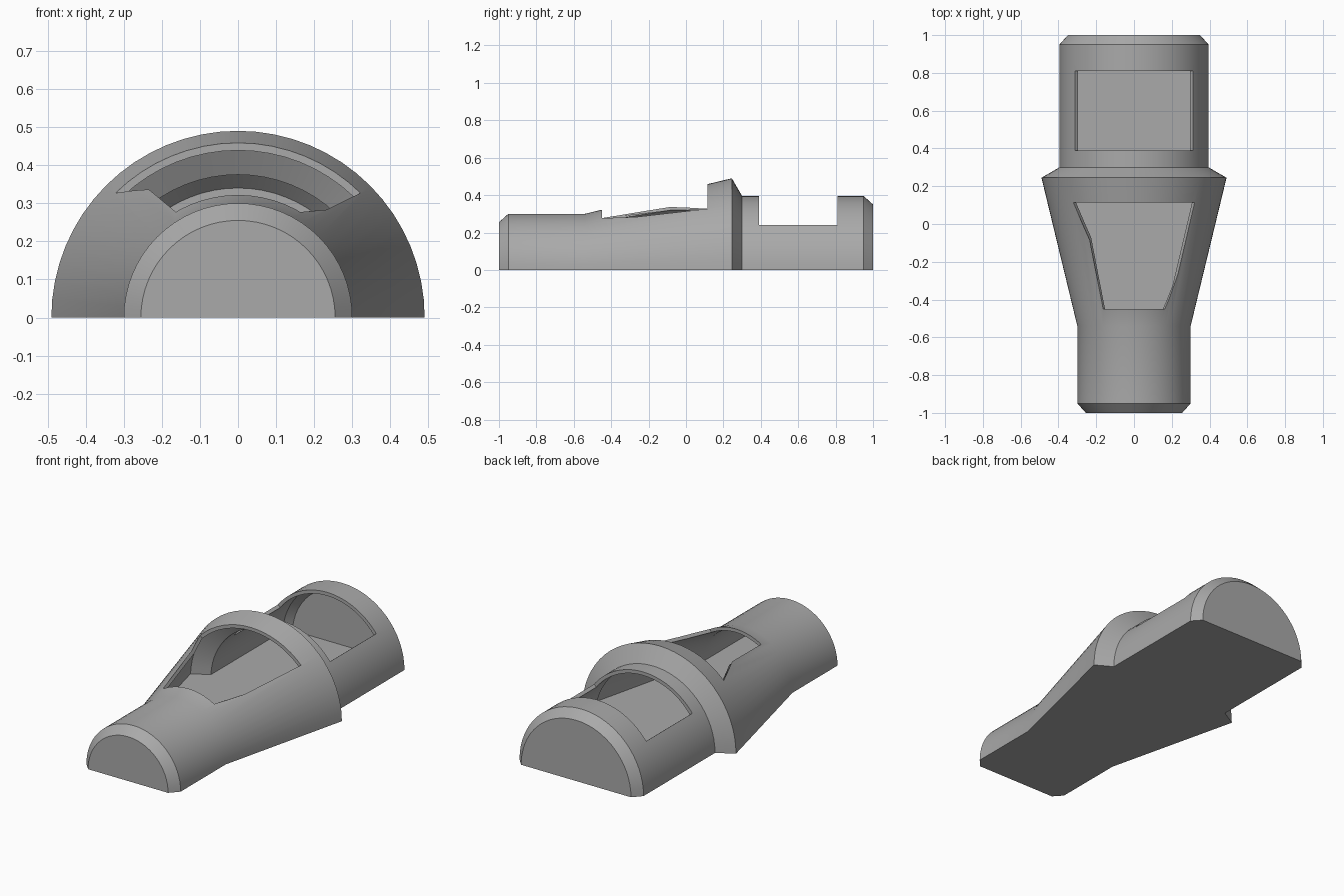
import bpy, bmesh, math
from mathutils import Vector

if "Cube" in bpy.data.objects:
    bpy.data.objects.remove(bpy.data.objects["Cube"], do_unlink=True)

SEGMENTS = 32
WALL = 0.02

grey = bpy.data.materials.new("plain grey")
grey.use_nodes = True
colour = (0.4, 0.4, 0.4, 1)
grey.diffuse_color = colour
grey.node_tree.nodes["Principled BSDF"].inputs["Base Color"].default_value = colour


def loft(name, rings):
    """Closed solid through a list of matching rings of points."""
    bm = bmesh.new()
    loops = [[bm.verts.new(p) for p in ring] for ring in rings]
    for a, b in zip(loops, loops[1:]):
        for i in range(len(a)):
            j = (i + 1) % len(a)
            bm.faces.new((a[i], a[j], b[j], b[i]))
    bm.faces.new(loops[0])
    bm.faces.new(loops[-1])
    bmesh.ops.recalc_face_normals(bm, faces=bm.faces)
    mesh = bpy.data.meshes.new(name)
    bm.to_mesh(mesh)
    bm.free()
    mesh.materials.append(grey)
    obj = bpy.data.objects.new(name, mesh)
    bpy.context.collection.objects.link(obj)
    return obj


def half_round(name, profile, floor):
    """Half-round solid along y from (y, radius) pairs, flat at the floor height."""
    rings = []
    for y, r in profile:
        start = math.asin(floor / r)
        sweep = math.pi - 2 * start
        angles = [start + sweep * i / SEGMENTS for i in range(SEGMENTS + 1)]
        rings.append([Vector((r * math.cos(a), y, r * math.sin(a))) for a in angles])
    return loft(name, rings)


def wedge(name, sections):
    """Window cutter with radial sides from (y, edge angle) pairs."""
    rings = []
    for y, degrees in sections:
        c, s = math.cos(math.radians(degrees)), math.sin(math.radians(degrees))
        rings.append([Vector((side * r * c, y, r * s))
                      for side, r in ((1, 0.2), (1, 0.8), (-1, 0.8), (-1, 0.2))])
    return loft(name, rings)


# Outer hull: front tube, flared cone, collar, rear tube
hull = half_round("hull", [(-1, 0.255), (-0.95, 0.30), (-0.54, 0.30), (0.245, 0.49),
                           (0.30, 0.395), (0.95, 0.395), (1, 0.35)], 0)

# Hollow interior and the two windows
cutters = [
    half_round("cavity", [(-0.98, 0.247), (-0.942, 0.28), (-0.542, 0.28), (0.236, 0.468),
                          (0.288, 0.375), (0.942, 0.375), (0.98, 0.34)], WALL),
    wedge("front_window", [(-0.45, 59.5), (0.115, 45.5)]),
    wedge("rear_window", [(0.39, 37.5), (0.81, 37.5)]),
]
for cutter in cutters:
    cutter.hide_render = True
    cut = hull.modifiers.new(cutter.name, 'BOOLEAN')
    cut.operation = 'DIFFERENCE'
    cut.solver = 'EXACT'
    cut.object = cutter

# Bake the cuts and drop the cutters
bpy.context.view_layer.update()
baked = bpy.data.meshes.new_from_object(hull.evaluated_get(bpy.context.evaluated_depsgraph_get()))
hull.modifiers.clear()
hull.data = baked
baked.name = "hull"
for cutter in cutters:
    bpy.data.objects.remove(cutter, do_unlink=True)

# Smooth the round surfaces, keep edges crisp
bpy.ops.object.select_all(action='DESELECT')
hull.select_set(True)
bpy.context.view_layer.objects.active = hull
bpy.ops.object.shade_smooth_by_angle(angle=math.radians(30))
